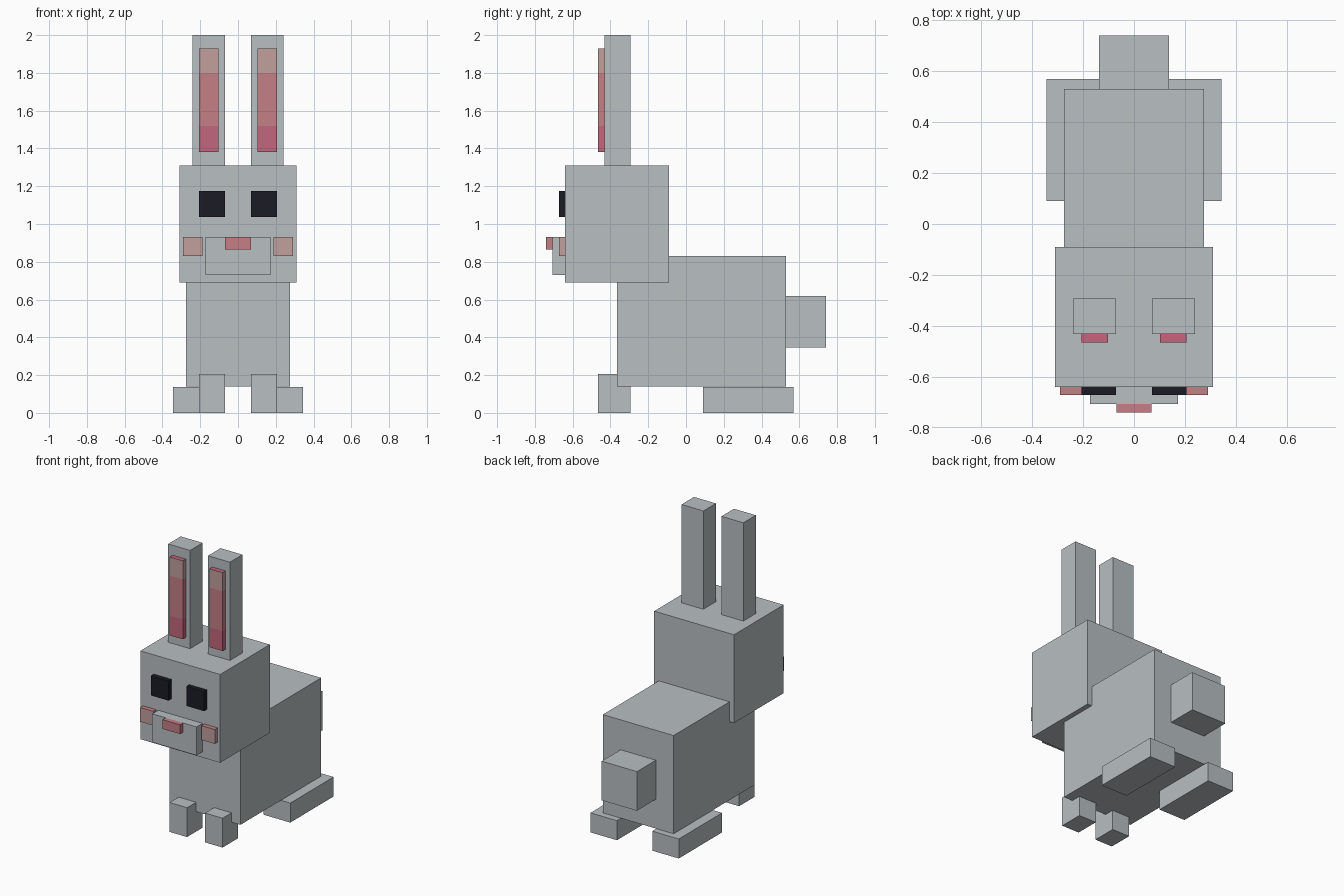
import bpy, bmesh
from mathutils import Vector

if "Cube" in bpy.data.objects:
    bpy.data.objects.remove(bpy.data.objects["Cube"], do_unlink=True)


def material(name, r, g, b):
    mat = bpy.data.materials.new(name)
    mat.use_nodes = True
    color = (r, g, b, 1)
    mat.diffuse_color = color
    mat.node_tree.nodes["Principled BSDF"].inputs["Base Color"].default_value = color
    return mat


grey = material("grey fur", 0.48, 0.52, 0.54)
black = material("eye black", 0.011, 0.011, 0.019)
pale = material("pale pink", 0.54, 0.35, 0.34)
rose = material("rose pink", 0.56, 0.21, 0.24)
deep = material("deep pink", 0.54, 0.135, 0.205)


def box(name, x, y, z, mats, cuts=(), paint=None):
    """Box from (min, max) ranges, cut at heights, faces coloured by paint."""
    bm = bmesh.new()
    bmesh.ops.create_cube(bm, size=1)
    lo, hi = Vector((x[0], y[0], z[0])), Vector((x[1], y[1], z[1]))
    bmesh.ops.scale(bm, vec=hi - lo, verts=bm.verts)
    bmesh.ops.translate(bm, vec=(lo + hi) / 2, verts=bm.verts)
    for h in cuts:
        bmesh.ops.bisect_plane(bm, geom=bm.verts[:] + bm.edges[:] + bm.faces[:],
                               plane_co=(0, 0, h), plane_no=(0, 0, 1))
    bm.normal_update()
    if paint:
        for f in bm.faces:
            f.material_index = paint(f)
    mesh = bpy.data.meshes.new(name)
    bm.to_mesh(mesh)
    bm.free()
    for m in mats:
        mesh.materials.append(m)
    obj = bpy.data.objects.new(name, mesh)
    bpy.context.collection.objects.link(obj)


def pair(name, x, *args, **kw):
    box("left_" + name, x, *args, **kw)
    box("right_" + name, (-x[1], -x[0]), *args, **kw)


# Ear lining: three bands by height, deep pink on the top end
def ear_bands(f):
    h = f.calc_center_median().z
    if f.normal.z > 0.5 or h < 1.52:
        return 2
    return 1 if h < 1.8 else 0


# Cheek: rose on the upper face
def cheek_top(f):
    return 1 if f.normal.z > 0.5 else 0


# Body, head and tail
box("body", (-0.275, 0.275), (-0.365, 0.53), (0.14, 0.83), [grey])
box("head", (-0.31, 0.31), (-0.64, -0.09), (0.69, 1.31), [grey])
box("tail", (-0.137, 0.137), (0.53, 0.74), (0.345, 0.62), [grey])

# Feet
pair("front_foot", (0.07, 0.206), (-0.465, -0.295), (0, 0.206), [grey])
pair("hind_foot", (0.137, 0.343), (0.09, 0.57), (0, 0.137), [grey])

# Ears
pair("ear", (0.07, 0.24), (-0.432, -0.293), (1.31, 2), [grey])
pair("ear_lining", (0.103, 0.206), (-0.465, -0.432), (1.38, 1.93),
     [pale, rose, deep], cuts=(1.52, 1.8), paint=ear_bands)

# Face
pair("eye", (0.07, 0.206), (-0.672, -0.64), (1.037, 1.175), [black])
pair("cheek", (0.187, 0.29), (-0.672, -0.64), (0.83, 0.93),
     [pale, rose], paint=cheek_top)
box("muzzle", (-0.172, 0.172), (-0.706, -0.64), (0.73, 0.93), [grey])
box("nose", (-0.068, 0.068), (-0.74, -0.706), (0.865, 0.93), [rose])
